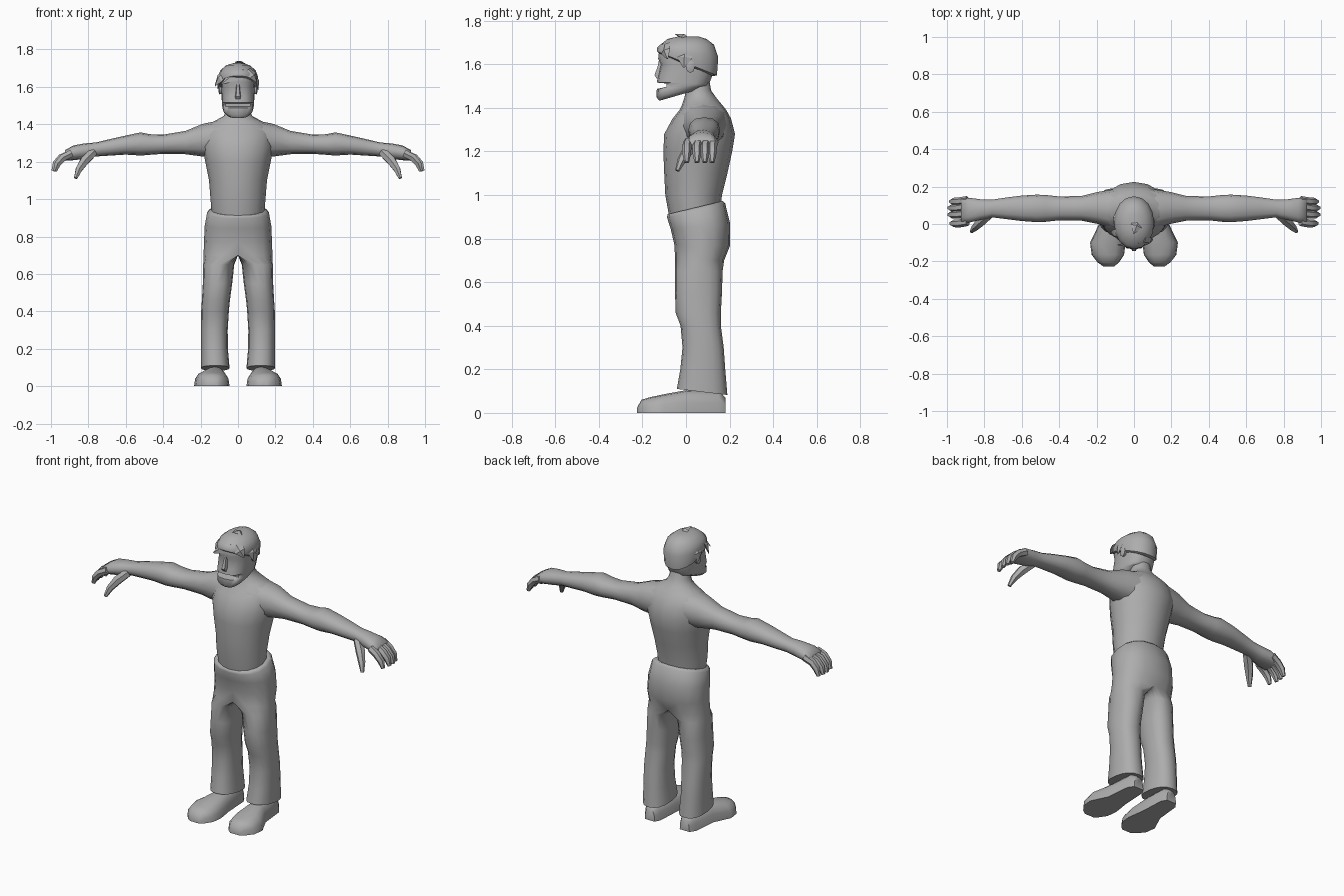
import bpy, bmesh, math
from mathutils import Vector

grey = bpy.data.materials.new("plain grey")
grey.diffuse_color = (0.42, 0.42, 0.42, 1)


def unit(n, e=1.0):
    """Unit superellipse; e below 1 is boxier, above 1 more pointed."""
    out = []
    for i in range(n):
        t = 2 * math.pi * i / n - math.pi / 2
        c, s = round(math.cos(t), 6), round(math.sin(t), 6)
        out.append((math.copysign(abs(c) ** e, c), math.copysign(abs(s) ** e, s)))
    return out


def loft(name, rings, mirror=False, open_middle=False, angle=50):
    bm = bmesh.new()
    loops = [[bm.verts.new(p) for p in r] for r in rings]
    n = len(loops[0])
    for a, b in zip(loops, loops[1:]):
        for i in range(n):
            j = (i + 1) % n
            bm.faces.new((a[i], a[j], b[j], b[i]))
    bm.faces.new(loops[0])
    bm.faces.new(loops[-1])
    bmesh.ops.recalc_face_normals(bm, faces=bm.faces)
    if open_middle:
        inner = [f for f in bm.faces if all(abs(v.co.x) < 1e-4 for v in f.verts)]
        bmesh.ops.delete(bm, geom=inner, context='FACES')
    me = bpy.data.meshes.new(name)
    bm.to_mesh(me)
    bm.free()
    me.materials.append(grey)
    ob = bpy.data.objects.new(name, me)
    bpy.context.collection.objects.link(ob)
    bpy.ops.object.select_all(action='DESELECT')
    ob.select_set(True)
    bpy.context.view_layer.objects.active = ob
    bpy.ops.object.shade_smooth_by_angle(angle=math.radians(angle))
    if mirror:
        m = ob.modifiers.new("mirror", 'MIRROR')
        m.use_clip = True
        m.merge_threshold = 0.0005
    return ob


def level(z, w, y0, y1, tilt=0.0, e=1.0, n=16, ymin=-9):
    """Horizontal ring: half width, front and back, height sloping with y."""
    m, r = (y0 + y1) / 2, (y1 - y0) / 2
    pts = [(w * c, max(m + r * s, ymin)) for c, s in unit(n, e)]
    return [(x, y, z + tilt * y) for x, y in pts]


def tube(name, path, n=6, mirror=True):
    """Tapered tube through (x, y, z, radius) points."""
    rings = []
    for i, p in enumerate(path):
        a = Vector(path[max(i - 1, 0)][:3])
        b = Vector(path[min(i + 1, len(path) - 1)][:3])
        d = (b - a).normalized()
        u = d.cross(Vector((0, 1, 0))).normalized()
        v = d.cross(u)
        rings.append([Vector(p[:3]) + p[3] * (c * u + s * v) for c, s in unit(n)])
    return loft(name, rings, mirror)


# Torso, shoulders and neck
loft("torso", [level(*r) for r in (
    (0.86, 0.135, -0.07, 0.15), (1.00, 0.147, -0.095, 0.165),
    (1.10, 0.155, -0.10, 0.19), (1.20, 0.175, -0.104, 0.212),
    (1.28, 0.19, -0.10, 0.225), (1.35, 0.19, -0.062, 0.207),
    (1.39, 0.175, -0.03, 0.185), (1.415, 0.13, -0.018, 0.165),
    (1.445, 0.075, -0.008, 0.14), (1.48, 0.06, 0.0, 0.115),
    (1.54, 0.055, 0.0, 0.105))], angle=80)

# Arms and palms: x, bottom, top, front, back
arm = []
for x, z0, z1, y0, y1 in (
        (0.08, 1.22, 1.425, -0.04, 0.19), (0.19, 1.228, 1.402, 0.0, 0.172),
        (0.28, 1.24, 1.365, 0.018, 0.15), (0.40, 1.242, 1.345, 0.02, 0.147),
        (0.47, 1.237, 1.347, 0.012, 0.155), (0.52, 1.233, 1.357, 0.01, 0.157),
        (0.60, 1.238, 1.34, 0.016, 0.152), (0.68, 1.233, 1.322, 0.026, 0.142),
        (0.76, 1.228, 1.303, 0.036, 0.13), (0.82, 1.215, 1.298, 0.022, 0.132),
        (0.88, 1.208, 1.287, 0.008, 0.14), (0.925, 1.205, 1.262, 0.006, 0.14)):
    arm.append([(x, (y0 + y1) / 2 + (y1 - y0) / 2 * c, (z0 + z1) / 2 + (z1 - z0) / 2 * s)
                for c, s in unit(12, 0.85)])
loft("arm", arm, mirror=True, angle=70)

# Fingers and thumb
for i, (y, reach) in enumerate(((0.003, -0.01), (0.05, 0.0), (0.086, 0.0), (0.12, -0.008))):
    tube("finger_%d" % (i + 1), [
        (0.89, y + 0.008, 1.245, 0.022), (0.945 + reach, y, 1.222, 0.022),
        (0.974 + reach, y, 1.19, 0.02), (0.988 + reach, y, 1.15, 0.011)])
tube("thumb", [(0.775, 0.05, 1.25, 0.026), (0.82, 0.01, 1.205, 0.027),
               (0.85, -0.02, 1.16, 0.02), (0.868, -0.04, 1.112, 0.01)])

# Trousers: height, centre, outer and inner reach, front, back, tilt
legs = []
for z, cx, ro, ri, y0, y1, tilt in (
        (0.932, 0, 0.15, 0, -0.085, 0.168, 0.24), (0.918, 0, 0.165, 0, -0.087, 0.18, 0.24),
        (0.85, 0, 0.178, 0, -0.07, 0.202, 0.1), (0.77, 0, 0.182, 0, -0.053, 0.203, 0),
        (0.70, 0, 0.184, 0, -0.05, 0.175, 0), (0.65, 0.092, 0.094, 0.072, -0.05, 0.168, 0),
        (0.55, 0.108, 0.08, 0.077, -0.05, 0.165, 0), (0.46, 0.118, 0.075, 0.075, -0.048, 0.16, 0),
        (0.40, 0.122, 0.075, 0.073, -0.025, 0.16, 0), (0.30, 0.126, 0.072, 0.071, -0.016, 0.173, 0),
        (0.20, 0.126, 0.072, 0.072, -0.026, 0.18, 0), (0.105, 0.122, 0.076, 0.077, -0.042, 0.19, -0.12)):
    ym, yr = (y0 + y1) / 2, (y1 - y0) / 2
    legs.append([(cx + (ro if c > 0 else ri) * c, ym + yr * s, z + tilt * (ym + yr * s))
                 for c, s in unit(16, 0.85)])
loft("trousers", legs, mirror=True, open_middle=True, angle=70)

# Shoes: y, inner side, outer side, height
shoe = []
for y, x0, x1, h in ((0.182, 0.085, 0.15, 0.07), (0.15, 0.068, 0.172, 0.1),
                     (0.0, 0.06, 0.187, 0.104), (-0.10, 0.045, 0.235, 0.086),
                     (-0.165, 0.053, 0.226, 0.072), (-0.205, 0.08, 0.195, 0.06),
                     (-0.226, 0.105, 0.165, 0.02)):
    shoe.append([((x0 + x1) / 2 + (x1 - x0) / 2 * c, y, h * max(0, s))
                 for c, s in unit(16, 0.8)])
loft("shoe", shoe, mirror=True)

# Head with a recessed mouth
loft("head", [level(*r) for r in (
    (1.468, 0.06, -0.122, 0.06, 0.29, 0.75), (1.482, 0.08, -0.136, 0.085, 0.24, 0.75),
    (1.495, 0.084, -0.134, 0.095, 0.06, 0.75), (1.499, 0.085, -0.13, 0.1, 0.03, 0.75, 16, -0.09),
    (1.512, 0.086, -0.132, 0.105, 0.0, 0.75, 16, -0.09), (1.516, 0.086, -0.134, 0.108, 0, 0.75),
    (1.55, 0.088, -0.128, 0.122, 0, 0.8), (1.60, 0.09, -0.116, 0.135, 0, 0.8),
    (1.625, 0.091, -0.128, 0.138, 0, 0.85), (1.67, 0.088, -0.122, 0.13, 0, 0.9),
    (1.70, 0.06, -0.09, 0.1))])

# Nose wedge
loft("nose", [[(-w, -0.10, z), (-w * 0.5, y, z), (w * 0.5, y, z), (w, -0.10, z)]
              for z, w, y in ((1.534, 0.021, -0.134), (1.55, 0.021, -0.145),
                              (1.59, 0.014, -0.13), (1.63, 0.01, -0.122))])

# Ears
loft("ear", [[(x, 0.02 + r * 0.7 * c, 1.59 + r * s) for c, s in unit(8)]
             for x, r in ((0.08, 0.026), (0.1, 0.03), (0.104, 0.018))], mirror=True)

# Hair cap, lower at the nape than at the brow
loft("hair", [level(*r) for r in (
    (1.598, 0.09, -0.122, 0.125, -0.42, 0.9), (1.606, 0.1, -0.134, 0.142, -0.4, 0.9),
    (1.655, 0.107, -0.133, 0.148, -0.15, 0.95), (1.69, 0.094, -0.118, 0.128, 0, 1),
    (1.716, 0.062, -0.085, 0.095, 0, 1), (1.727, 0.025, -0.04, 0.06, 0, 1))], angle=40)

# Loose locks: root, tip, half width
for i, (a, b, w) in enumerate((
        ((0.03, -0.10, 1.69), (-0.088, -0.112, 1.615), 0.03),
        ((-0.06, -0.06, 1.68), (-0.123, -0.045, 1.605), 0.035),
        ((0.05, -0.09, 1.69), (0.1, -0.085, 1.625), 0.03),
        ((0.08, 0.0, 1.67), (0.108, -0.01, 1.585), 0.035),
        ((-0.08, 0.03, 1.67), (-0.108, 0.035, 1.59), 0.035),
        ((0.02, 0.02, 1.705), (0.0, -0.05, 1.738), 0.03))):
    a, b = Vector(a), Vector(b)
    side = (b - a).cross(a - Vector((0, 0.01, 1.6))).normalized()
    up = side.cross(b - a).normalized()
    mid = (a + b) / 2 + up * 0.008
    loft("hair_lock_%d" % (i + 1), [
        [p - side * w * k, p + up * 0.012 * k, p + side * w * k, p - up * 0.012 * k]
        for p, k in ((a, 0.8), (mid, 1.0), (b, 0.12))], angle=30)
